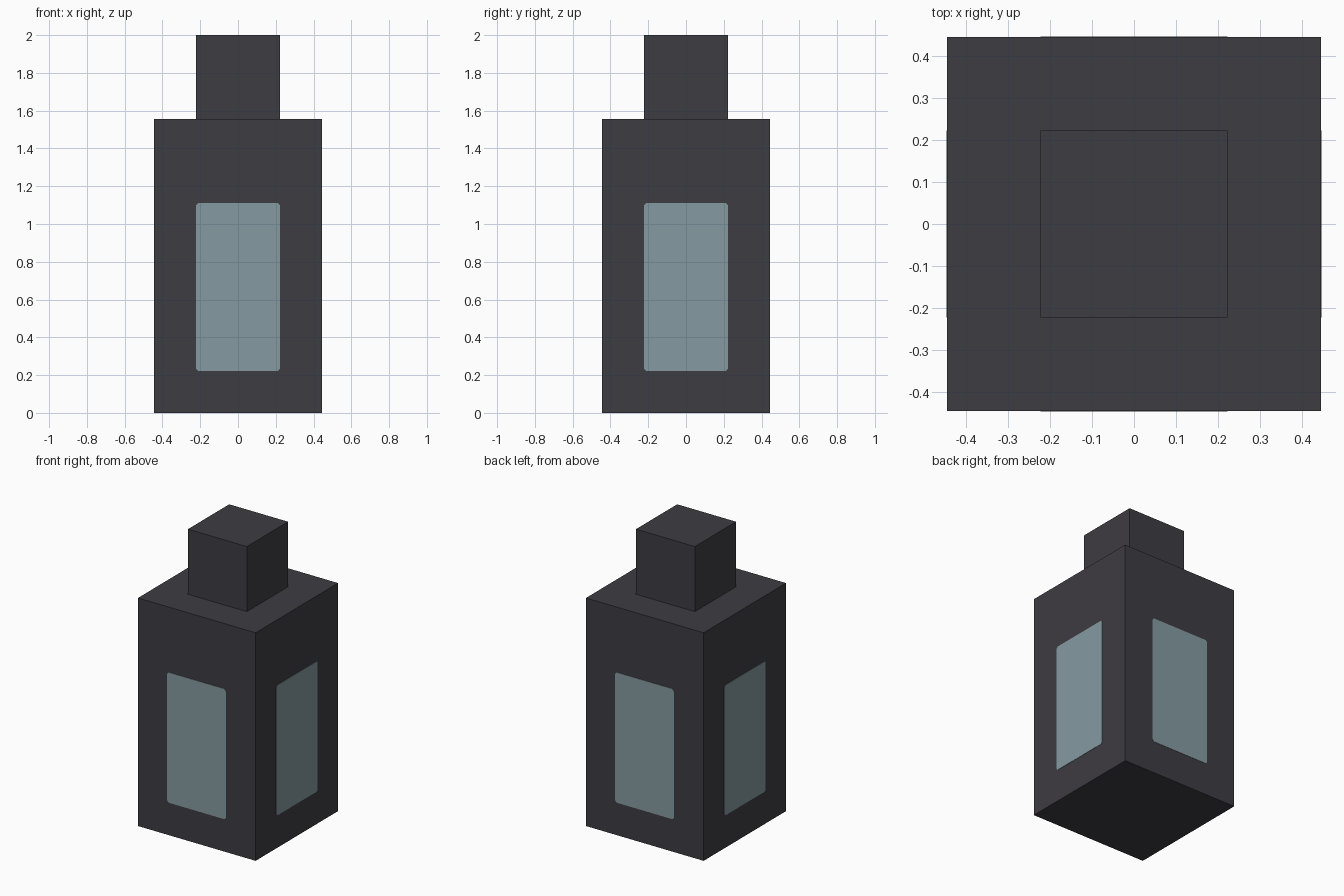
import bpy, bmesh, math
from mathutils import Matrix

if "Cube" in bpy.data.objects:
    bpy.data.objects.remove(bpy.data.objects["Cube"])


def material(name, rgb):
    m = bpy.data.materials.new(name)
    m.diffuse_color = (*rgb, 1)
    m.use_nodes = True
    m.node_tree.nodes["Principled BSDF"].inputs["Base Color"].default_value = m.diffuse_color
    return m


charcoal = material("charcoal", (0.048, 0.045, 0.054))
glass_blue = material("pale blue glass", (0.235, 0.33, 0.36))

HALF = 0.444      # body half width
SHOULDER = 1.556  # body height
NECK = 0.222      # cap half width


def add_object(name, bm, mat):
    bmesh.ops.recalc_face_normals(bm, faces=bm.faces)
    mesh = bpy.data.meshes.new(name)
    bm.to_mesh(mesh)
    bm.free()
    mesh.materials.append(mat)
    ob = bpy.data.objects.new(name, mesh)
    bpy.context.collection.objects.link(ob)
    return ob


def box(name, half, z0, z1, mat):
    bm = bmesh.new()
    bmesh.ops.create_cube(bm, size=1, matrix=Matrix.Translation((0, 0, (z0 + z1) / 2))
                          @ Matrix.Diagonal((2 * half, 2 * half, z1 - z0, 1)))
    return add_object(name, bm, mat)


# Square body and cap
box("body", HALF, 0, SHOULDER, charcoal)
box("cap", NECK, SHOULDER, 2.0, charcoal)


# Thin window with slightly clipped corners, one per side
def window(name, angle):
    w, z0, z1, c = 0.222, 0.222, 1.111, 0.012
    outline = [(-w + c, z0), (w - c, z0), (w, z0 + c), (w, z1 - c),
               (w - c, z1), (-w + c, z1), (-w, z1 - c), (-w, z0 + c)]
    bm = bmesh.new()
    face = bm.faces.new([bm.verts.new((x, -HALF - 0.002, z)) for x, z in outline])
    back = bmesh.ops.extrude_face_region(bm, geom=[face], use_keep_orig=True)["geom"]
    bmesh.ops.translate(bm, vec=(0, 0.004, 0),
                        verts=[v for v in back if isinstance(v, bmesh.types.BMVert)])
    bm.transform(Matrix.Rotation(angle, 4, 'Z'))
    add_object(name, bm, glass_blue)


for i, side in enumerate(("front", "right", "back", "left")):
    window(side + "_window", i * math.pi / 2)
